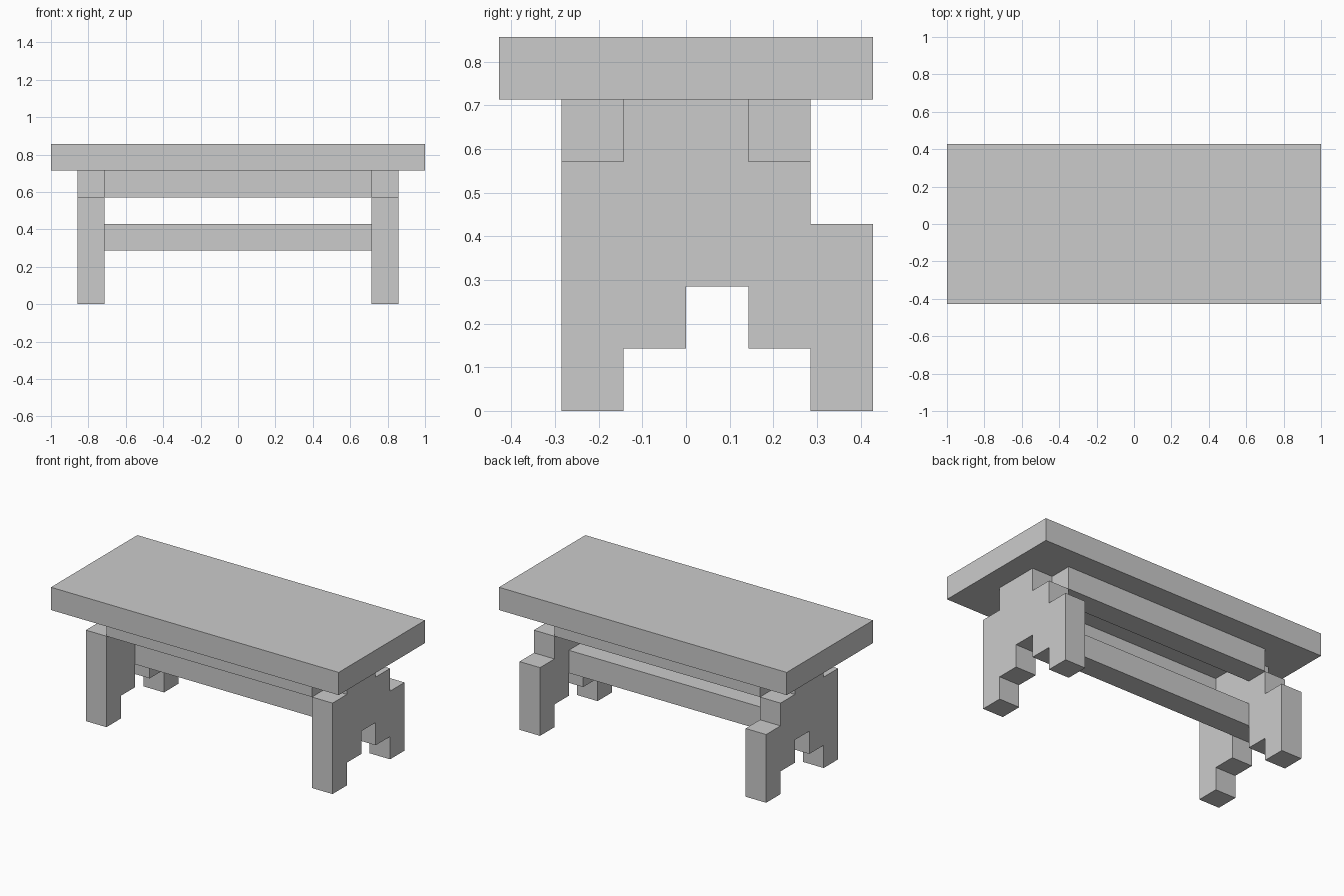
import bpy, bmesh

if "Cube" in bpy.data.objects:
    bpy.data.objects.remove(bpy.data.objects["Cube"])

U = 1 / 7  # grid module: the whole table is built from 1/7-unit steps


def extrude_x(name, profile, x0, x1):
    """Extrude a (y, z) outline, given in modules, from x0 to x1."""
    bm = bmesh.new()
    face = bm.faces.new([bm.verts.new((x0 * U, y * U, z * U)) for y, z in profile])
    geom = bmesh.ops.extrude_face_region(bm, geom=[face])["geom"]
    verts = [g for g in geom if isinstance(g, bmesh.types.BMVert)]
    bmesh.ops.translate(bm, verts=verts, vec=((x1 - x0) * U, 0, 0))
    bmesh.ops.recalc_face_normals(bm, faces=bm.faces)
    mesh = bpy.data.meshes.new(name)
    bm.to_mesh(mesh)
    bm.free()
    obj = bpy.data.objects.new(name, mesh)
    bpy.context.collection.objects.link(obj)
    return obj


def bar(name, x0, x1, y0, y1, z0, z1):
    return extrude_x(name, [(y0, z0), (y1, z0), (y1, z1), (y0, z1)], x0, x1)


# Table top
bar("table_top", -7, 7, -3, 3, 5, 6)

# Stepped end panels: feet, arch, rear step and notches for the rails
panel = [(-2, 0), (-1, 0), (-1, 1), (0, 1), (0, 2), (1, 2), (1, 1), (2, 1),
         (2, 0), (3, 0), (3, 3), (2, 3), (2, 4), (1, 4), (1, 5), (-1, 5),
         (-1, 4), (-2, 4)]
extrude_x("left_leg_panel", panel, -6, -5)
extrude_x("right_leg_panel", panel, 5, 6)

# Rails under the top
bar("front_rail", -5, 5, -2, -1, 4, 5)
bar("back_rail", -5, 5, 1, 2, 4, 5)

# Low stretcher joining the end panels
bar("stretcher", -5, 5, 0, 1, 2, 3)
